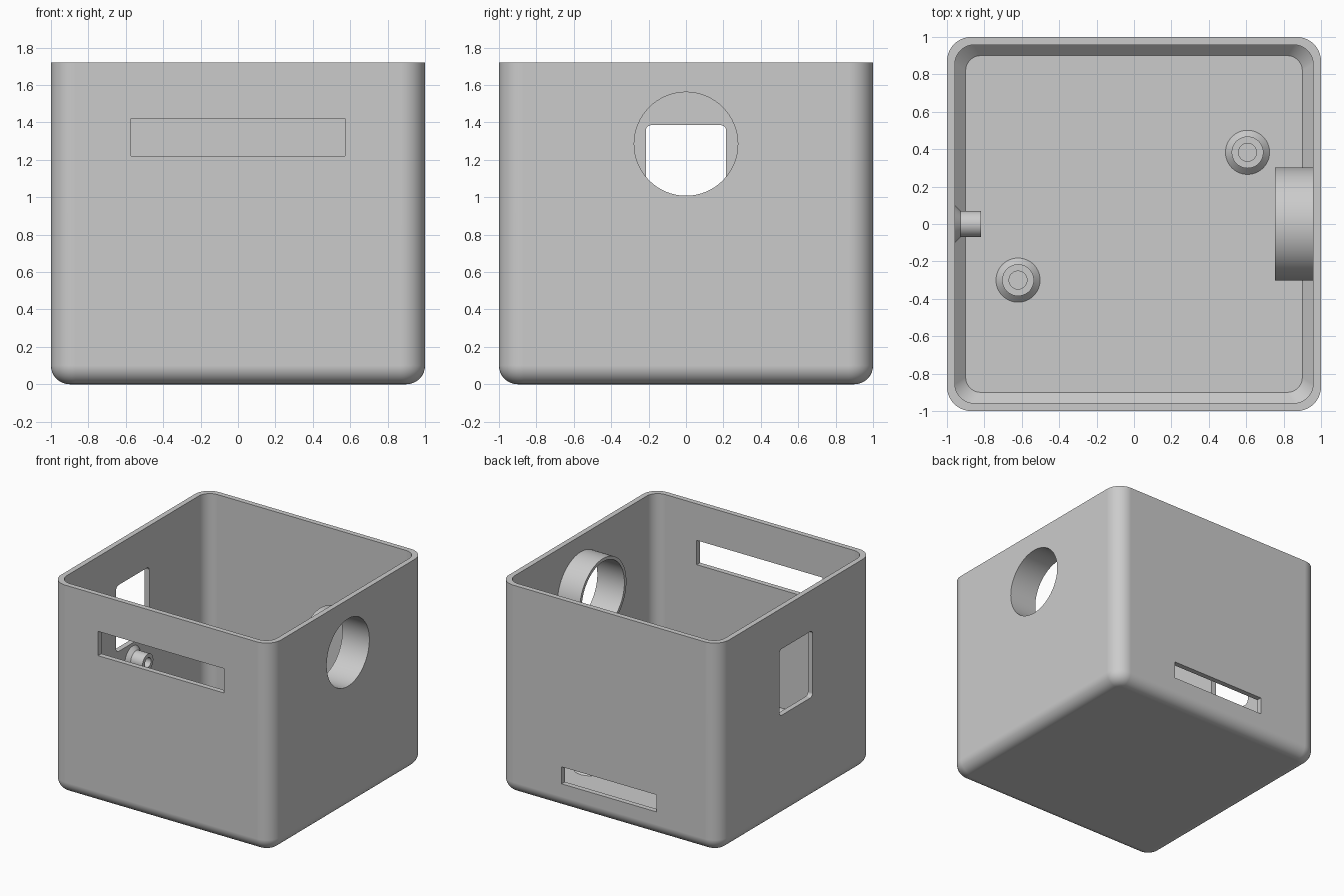
import bpy, bmesh
from math import sin, cos, pi, radians
from mathutils import Vector

default = bpy.data.objects.get("Cube")
if default:
    bpy.data.objects.remove(default, do_unlink=True)

HEIGHT, WALL = 1.72, 0.043
INNER = 1 - WALL
SEGMENTS = 64

grey = bpy.data.materials.new("plain grey")
grey.use_nodes = True
grey.diffuse_color = (0.6, 0.6, 0.6, 1)
grey.node_tree.nodes["Principled BSDF"].inputs["Base Color"].default_value = grey.diffuse_color


def make_object(name, bm):
    bmesh.ops.recalc_face_normals(bm, faces=bm.faces[:])
    mesh = bpy.data.meshes.new(name)
    bm.to_mesh(mesh)
    bm.free()
    mesh.materials.append(grey)
    obj = bpy.data.objects.new(name, mesh)
    bpy.context.collection.objects.link(obj)
    return obj


def activate(obj):
    bpy.ops.object.select_all(action='DESELECT')
    obj.select_set(True)
    bpy.context.view_layer.objects.active = obj


def smooth(obj):
    activate(obj)
    bpy.ops.object.shade_smooth_by_angle(angle=radians(25))
    obj.modifiers.new("even shading", 'WEIGHTED_NORMAL').keep_sharp = True


def bridge(bm, rings):
    for a, b in zip(rings, rings[1:]):
        for i in range(len(a)):
            j = (i + 1) % len(a)
            bm.faces.new((a[i], a[j], b[j], b[i]))


def rounded_square(bm, half, radius, z, steps=10):
    ring = []
    for corner in range(4):
        sx, sy = [(1, 1), (-1, 1), (-1, -1), (1, -1)][corner]
        for k in range(steps + 1):
            a = (corner + k / steps) * pi / 2
            ring.append(bm.verts.new((sx * (half - radius) + radius * cos(a),
                                      sy * (half - radius) + radius * sin(a), z)))
    return ring


def lathe(name, base, direction, profile, capped=False):
    """Turn (radius, height) points about an axis through base."""
    bm = bmesh.new()
    rings = []
    for r, h in profile:
        rings.append([bm.verts.new((r * cos(2 * pi * i / SEGMENTS), r * sin(2 * pi * i / SEGMENTS), h))
                      for i in range(SEGMENTS)])
    bridge(bm, rings)
    if capped:
        bm.faces.new(rings[-1])
    if capped == 'both':
        bm.faces.new(rings[0])
    turn = Vector(direction).to_track_quat('Z', 'Y').to_matrix()
    for v in bm.verts:
        v.co = turn @ v.co + Vector(base)
    return make_object(name, bm)


def box(name, center, size, corner=0):
    """Box cutter, with optional rounding of its edges along x."""
    bm = bmesh.new()
    bmesh.ops.create_cube(bm, size=1)
    for v in bm.verts:
        v.co = Vector(center) + v.co * Vector(size)
    if corner:
        edges = [e for e in bm.edges if abs(e.verts[0].co.x - e.verts[1].co.x) > 0.01]
        bmesh.ops.bevel(bm, geom=edges, offset=corner, segments=6, profile=0.5, affect='EDGES')
    return make_object(name, bm)


# Open case: rounded outside, thin rim, chamfered floor inside
bm = bmesh.new()
levels = []
FILLET, CORNER = 0.1, 0.13
for k in range(9):
    a = k / 8 * pi / 2
    inset = FILLET * (1 - sin(a))
    levels.append((1 - inset, CORNER - inset, FILLET * (1 - cos(a))))
levels += [(1, CORNER, HEIGHT), (INNER, 0.1, HEIGHT),
           (INNER, 0.1, 0.1), (0.9, 0.08, WALL)]
rings = [rounded_square(bm, *level) for level in levels]
bridge(bm, rings)
bm.faces.new(rings[0])
bm.faces.new(rings[-1])
case = make_object("case", bm)

# Openings in the four walls
HOLE_Z, HOLE_R = 1.285, 0.277
cutters = [
    box("front_slot_cutter", (0, -1, 1.32), (1.145, 0.3, 0.2)),
    box("back_slot_cutter", (0, 1, 0.275), (0.86, 0.16, 0.14)),
    box("window_cutter", (-1, 0, 1.113), (0.3, 0.43, 0.545), 0.03),
    lathe("round_hole_cutter", (0.9, 0, HOLE_Z), (1, 0, 0),
          [(HOLE_R, 0), (HOLE_R, 0.2)], 'both'),
]
activate(case)
for cutter in cutters:
    cutter.hide_render = True
    cut = case.modifiers.new("cut", 'BOOLEAN')
    cut.operation, cut.solver, cut.object = 'DIFFERENCE', 'EXACT', cutter
    bpy.ops.object.modifier_apply(modifier=cut.name)
    bpy.data.objects.remove(cutter, do_unlink=True)
smooth(case)

# Collar inside the round hole
smooth(lathe("collar", (INNER, 0, HOLE_Z), (-1, 0, 0),
             [(0.303, -0.01), (0.303, 0.203), (HOLE_R, 0.203), (HOLE_R, 0)]))


# Hollow screw posts with flared feet
def post(name, base, direction, radius, bore, flare, height):
    smooth(lathe(name, base, direction,
                 [(radius + flare, 0), (radius, flare), (radius, height),
                  (bore, height), (bore, 0.005)], True))


post("wall_post", (-INNER, 0, 0.715), (1, 0, 0), 0.07, 0.04, 0.03, 0.138)
post("floor_post_back", (0.607, 0.383, WALL), (0, 0, 1), 0.085, 0.048, 0.033, 0.14)
post("floor_post_front", (-0.62, -0.3, WALL), (0, 0, 1), 0.085, 0.048, 0.033, 0.14)
